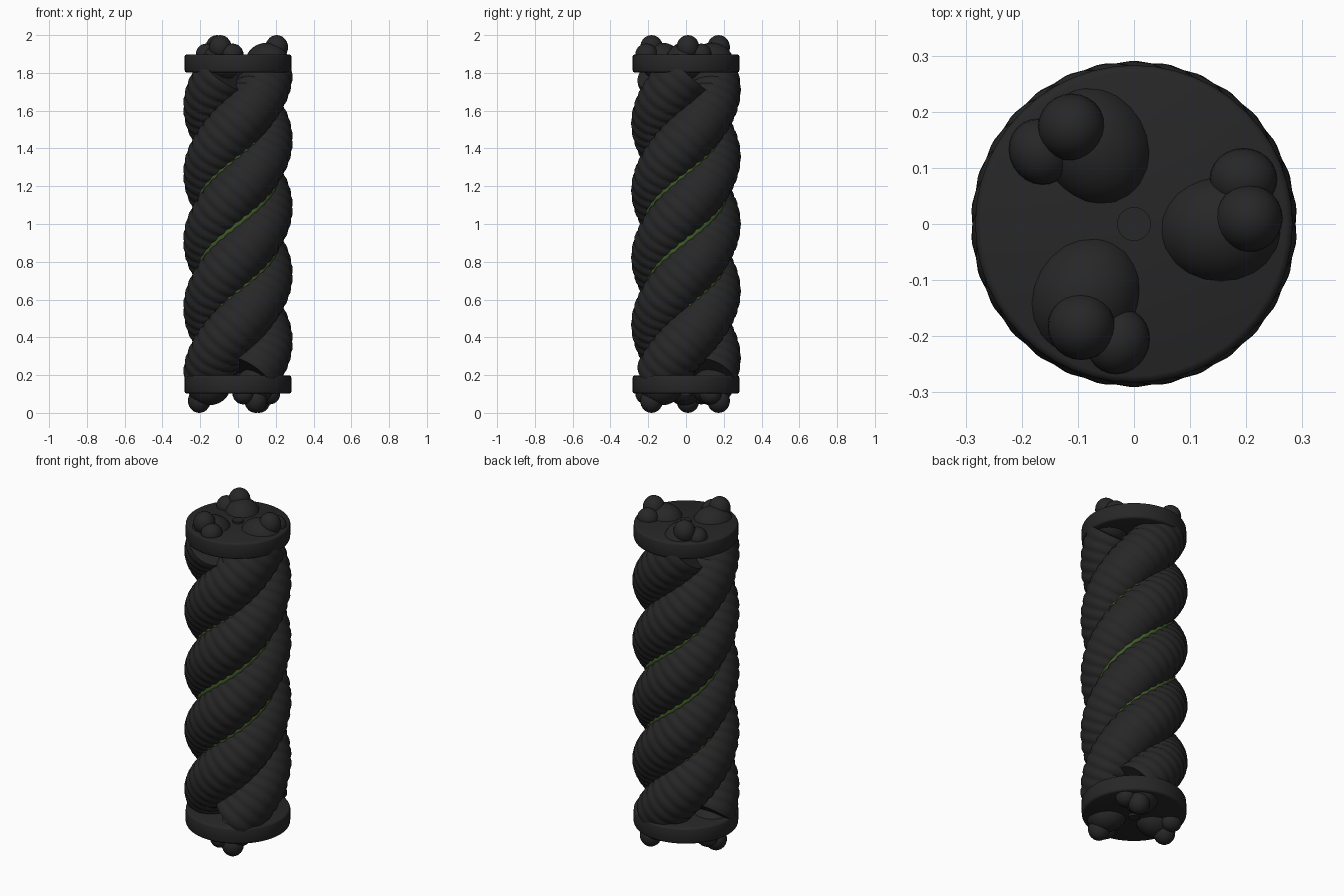
import bpy, bmesh, math
from mathutils import Vector, Matrix

if "Cube" in bpy.data.objects:
    bpy.data.objects.remove(bpy.data.objects["Cube"])

TURN = 1.5 * math.tau / 1.6        # twist in radians per unit of height
Z0, Z1 = 0.2, 1.8                  # span of the twisted strands


def material(name, rgb):
    m = bpy.data.materials.new(name)
    m.diffuse_color = (*rgb, 1)
    m.use_nodes = True
    m.node_tree.nodes["Principled BSDF"].inputs["Base Color"].default_value = m.diffuse_color
    return m


BLACK = material("black_rubber", (0.02, 0.02, 0.02))
GREEN = material("dark_green", (0.05, 0.10, 0.02))


def finish(name, bm, mat, angle=40):
    bmesh.ops.recalc_face_normals(bm, faces=bm.faces)
    me = bpy.data.meshes.new(name)
    bm.to_mesh(me)
    bm.free()
    me.materials.append(mat)
    me.shade_smooth()
    me.set_sharp_from_angle(angle=math.radians(angle))
    ob = bpy.data.objects.new(name, me)
    bpy.context.collection.objects.link(ob)
    return ob


def helix(radius, phase, z):
    a = phase + (z - Z1) * TURN
    return Vector((radius * math.cos(a), radius * math.sin(a), z))


def helix_tube(name, radius, phase, z0, z1, steps, sides, thickness, mat):
    """Sweep a circle along a helix; thickness(t) gives its radius."""
    bm = bmesh.new()
    loops = []
    for i in range(steps + 1):
        t = i / steps
        z = z0 + (z1 - z0) * t
        c = helix(radius, phase, z)
        tangent = (helix(radius, phase, z + 1e-3) - c).normalized()
        out = Vector((c.x, c.y, 0)).normalized()
        side = tangent.cross(out)
        r = thickness(t)
        loops.append([bm.verts.new(c + r * (math.cos(k * math.tau / sides) * out
                                            + math.sin(k * math.tau / sides) * side))
                      for k in range(sides)])
    for a, b in zip(loops, loops[1:]):
        for k in range(sides):
            j = (k + 1) % sides
            bm.faces.new((a[k], a[j], b[j], b[k]))
    bm.faces.new(loops[0])
    bm.faces.new(loops[-1])
    return finish(name, bm, mat)


def add_blob(bm, centre, size, tilt=0.0):
    m = (Matrix.Translation(centre) @ Matrix.Rotation(tilt, 4, 'X')
         @ Matrix.Diagonal((*size, 1)))
    bmesh.ops.create_uvsphere(bm, u_segments=24, v_segments=14, radius=1, matrix=m)


# turning the top half over about the y axis gives the bottom half
FLIP = Matrix.Translation((0, 0, 2)) @ Matrix.Rotation(math.pi, 4, 'Y')

for n in range(3):
    phase = n * math.tau / 3
    # ribbed strand
    helix_tube(f"strand_{n + 1}", 0.146, phase, Z0, Z1, 45 * 5, 28,
               lambda t: 0.138 + 0.007 * abs(math.sin(45 * math.pi * t)), BLACK)
    # tapered cord in the groove between strands
    helix_tube(f"groove_cord_{n + 1}", 0.198, phase + math.pi / 3, 0.55, 1.45, 72, 12,
               lambda t: 0.012 + 0.014 * math.sin(math.pi * t), GREEN)
    # knotted strand ends, top and bottom
    for label, flip in (("top", Matrix.Identity(4)), ("bottom", FLIP)):
        bm = bmesh.new()
        add_blob(bm, (0.155, -0.01, 1.86), (0.115, 0.10, 0.10), -0.5)
        add_blob(bm, (0.205, 0.01, 1.935), (0.06, 0.06, 0.065))
        add_blob(bm, (0.195, 0.08, 1.90), (0.06, 0.055, 0.055))
        bmesh.ops.transform(bm, matrix=flip @ Matrix.Rotation(phase, 4, 'Z'), verts=bm.verts)
        finish(f"{label}_strand_end_{n + 1}", bm, BLACK)

# bevelled end collars
for label, z in (("top", 1.85), ("bottom", 0.15)):
    bm = bmesh.new()
    bmesh.ops.create_cone(bm, cap_ends=True, segments=48, radius1=0.283, radius2=0.283,
                          depth=0.096, matrix=Matrix.Translation((0, 0, z)))
    rims = [e for e in bm.edges if abs(e.verts[0].co.z - e.verts[1].co.z) < 1e-4]
    bmesh.ops.bevel(bm, geom=rims, offset=0.012, segments=2, profile=0.5, affect='EDGES')
    finish(f"{label}_collar", bm, BLACK, 50)

# central core
bm = bmesh.new()
bmesh.ops.create_cone(bm, cap_ends=True, segments=24, radius1=0.03, radius2=0.03,
                      depth=1.82, matrix=Matrix.Translation((0, 0, 1)))
finish("core", bm, BLACK)
